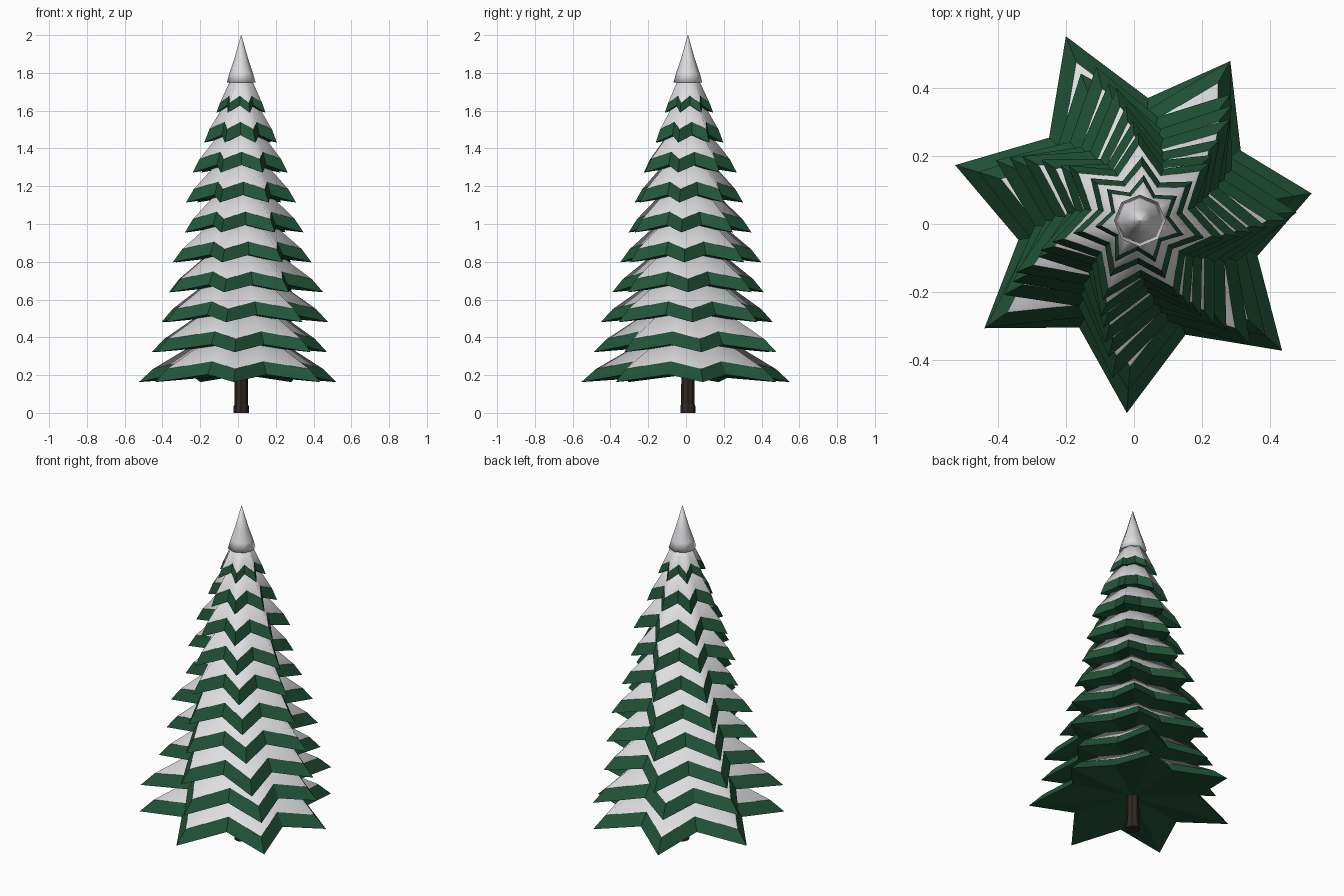
import bpy
import bmesh
import math
import random

random.seed(4)
if "Cube" in bpy.data.objects:
    bpy.data.objects.remove(bpy.data.objects["Cube"], do_unlink=True)

CX, CY = 0.017, 0.01   # axis of the tree
POINTS = 7             # branch tips per tier


def material(name, rgb):
    m = bpy.data.materials.new(name)
    m.use_nodes = True
    m.diffuse_color = (*rgb, 1)
    bsdf = m.node_tree.nodes["Principled BSDF"]
    bsdf.inputs["Base Color"].default_value = (*rgb, 1)
    bsdf.inputs["Roughness"].default_value = 0.9
    return m


green = material("pine green", (0.015, 0.088, 0.04))
snow = material("snow white", (0.73, 0.73, 0.75))
bark = material("dark bark", (0.03, 0.021, 0.016))


def finish(bm, name, mats):
    bmesh.ops.recalc_face_normals(bm, faces=bm.faces)
    mesh = bpy.data.meshes.new(name)
    bm.to_mesh(mesh)
    bm.free()
    for m in mats:
        mesh.materials.append(m)
    obj = bpy.data.objects.new(name, mesh)
    obj.location = (CX, CY, 0)
    bpy.context.collection.objects.link(obj)
    return obj


def tier(name, z, radius, turn, height, lip, stretch):
    """Star-shaped cone: smooth snowy crown, steep green rim, green underside."""
    bm = bmesh.new()
    n = 2 * POINTS
    apex = bm.verts.new((0, 0, z + height))
    under = bm.verts.new((0, 0, z + 0.04))
    outer, edge = [], []
    for k in range(n):
        a = turn + math.pi * k / POINTS
        tip = k % 2 == 0
        r = radius * (stretch[k // 2] if tip else 0.65)
        low = z if tip else z + 0.04
        x, y = r * math.cos(a), r * math.sin(a)
        outer.append(bm.verts.new((x, y, low)))
        edge.append(bm.verts.new((x * 0.86, y * 0.86, low + lip)))
    for k in range(n):
        j = (k + 1) % n
        bm.faces.new((outer[k], outer[j], edge[j], edge[k]))
        bm.faces.new((outer[j], outer[k], under))
        crown = bm.faces.new((edge[k], edge[j], apex))
        crown.material_index = 1
        crown.smooth = True
    return finish(bm, name, (green, snow))


def lathe(name, profile, sides, mat, smooth=False):
    """Closed turned shape from (radius, height) pairs."""
    bm = bmesh.new()
    rings = []
    for r, z in profile:
        rings.append([bm.verts.new((r * math.cos(2 * math.pi * k / sides),
                                    r * math.sin(2 * math.pi * k / sides), z))
                      for k in range(sides)])
    for low, high in zip(rings, rings[1:]):
        for k in range(sides):
            j = (k + 1) % sides
            bm.faces.new((low[k], low[j], high[j], high[k]))
    bm.faces.new(rings[0])
    bm.faces.new(rings[-1])
    for face in bm.faces:
        face.smooth = smooth
    return finish(bm, name, (mat,))


# Branch tiers, twisting slightly on the way up
radii = (0.555, 0.50, 0.475, 0.425, 0.385, 0.33, 0.295, 0.258, 0.195, 0.135)
uneven = ((0.92, 0.97, 1.05, 1.02, 1.0, 1.02, 1.02),
          (0.92, 1.08, 0.93, 0.99, 1.1, 1.0, 1.0))
for i, radius in enumerate(radii):
    stretch = uneven[i] if i < 2 else [random.uniform(0.95, 1.04) for _ in range(POINTS)]
    top = i == len(radii) - 1
    tier(f"branch_tier_{i + 1}", 0.163 + 0.1585 * i, radius,
         math.radians(9 if i < 2 else 9 - 3 * i),
         0.3 if top else 0.35, 0.05 if top else 0.07, stretch)

# Trunk with a small flare at the foot
lathe("trunk", ((0.04, 0), (0.04, 0.035), (0.036, 0.045), (0.034, 0.3)), 8, bark)

# Snowy cap at the top
lathe("snow_cap", ((0.055, 1.75), (0.076, 1.75), (0.062, 1.80),
                   (0.038, 1.87), (0.001, 2.0)), 8, snow, smooth=True)
